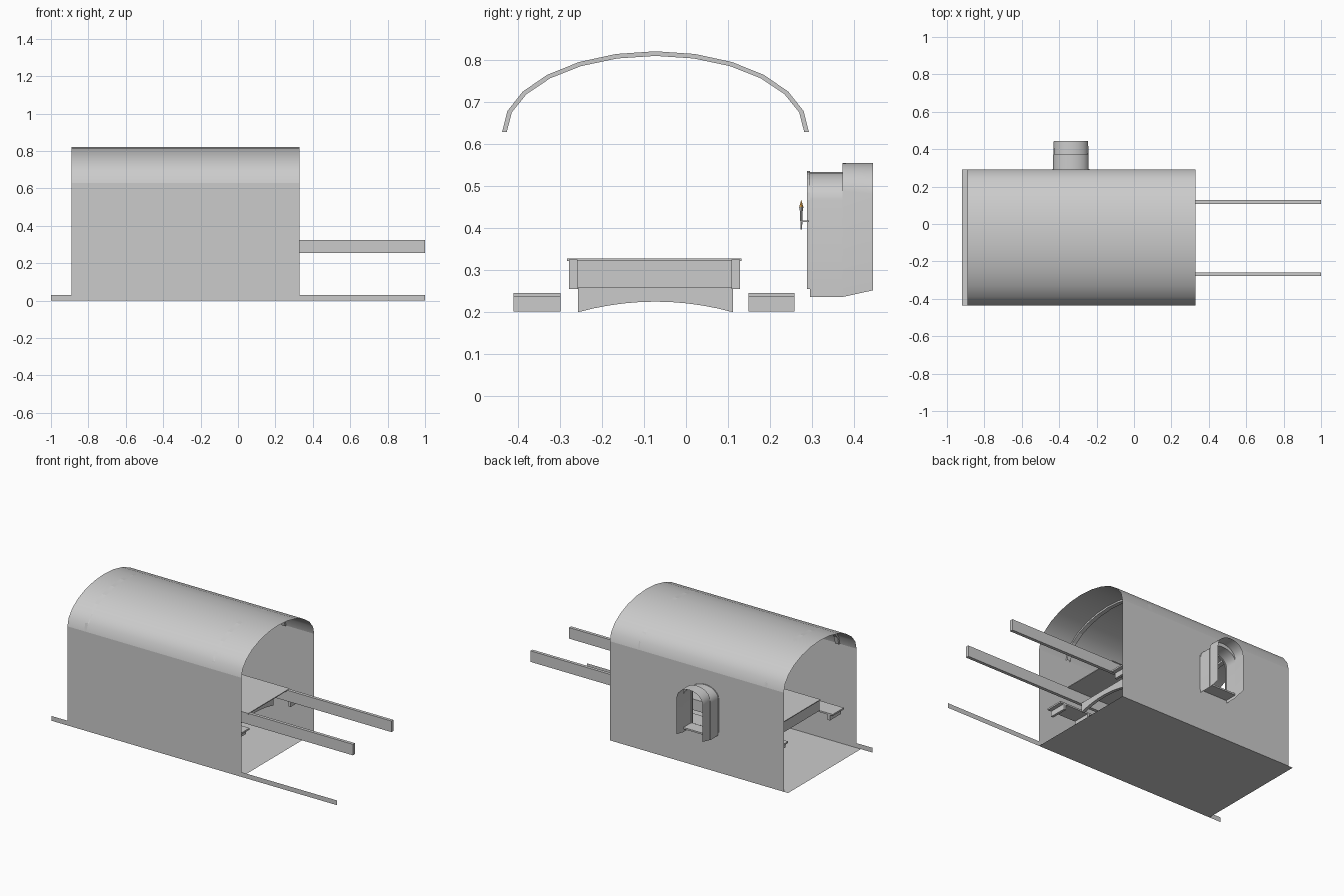
import bpy, bmesh, math

if "Cube" in bpy.data.objects:
    bpy.data.objects.remove(bpy.data.objects["Cube"])

X0, X1 = -0.89, 0.33          # hall length
YF, YB = -0.437, 0.292        # front and back wall planes
YC = (YF + YB) / 2
SPRING, RISE = 0.628, 0.192
WX = -0.337                   # window centre


def make(name, verts, faces, smooth=False, color=None):
    mesh = bpy.data.meshes.new(name)
    mesh.from_pydata(verts, [], faces)
    mesh.update()
    ob = bpy.data.objects.new(name, mesh)
    bpy.context.collection.objects.link(ob)
    if smooth:
        bpy.ops.object.select_all(action='DESELECT')
        ob.select_set(True)
        bpy.context.view_layer.objects.active = ob
        bpy.ops.object.shade_smooth_by_angle(angle=math.radians(40))
    if color:
        m = bpy.data.materials.new(name + "_mat")
        m.diffuse_color = color
        m.use_nodes = True
        m.node_tree.nodes["Principled BSDF"].inputs["Base Color"].default_value = m.diffuse_color
        mesh.materials.append(m)
    return ob


def loft(name, rings, closed=False, flip=False, smooth=False):
    """Skin a list of equal-length point rings."""
    n = len(rings[0])
    faces = []
    for r in range(len(rings) - 1):
        for i in range(n if closed else n - 1):
            j = (i + 1) % n
            f = [r * n + i, r * n + j, (r + 1) * n + j, (r + 1) * n + i]
            faces.append(f[::-1] if flip else f)
    return make(name, [p for ring in rings for p in ring], faces, smooth)


def box(name, x0, x1, y0, y1, z0, z1):
    v = [(x, y, z) for x in (x0, x1) for y in (y0, y1) for z in (z0, z1)]
    f = [(0, 1, 3, 2), (4, 6, 7, 5), (0, 4, 5, 1), (2, 3, 7, 6), (0, 2, 6, 4), (1, 5, 7, 3)]
    return make(name, v, f)


def vault(x, inset=0.0):
    """Twelve-sided half ellipse across the hall, front to back."""
    a, b = (YB - YF) / 2 - inset, RISE - inset
    return [(x, YC - a * math.cos(math.pi * i / 12), SPRING + b * math.sin(math.pi * i / 12))
            for i in range(13)]


def arch(y, hw, z0, zs, zt, n=12):
    """Window outline: jamb, round head, jamb."""
    head = [(WX - hw * math.cos(math.pi * i / n), y, zs + (zt - zs) * math.sin(math.pi * i / n))
            for i in range(n + 1)]
    return [(WX - hw, y, z0)] + head + [(WX + hw, y, z0)]


# front wall and vaulted ceiling, single skin facing inwards
loft("vaulted_ceiling", [vault(X0), vault(X1)], smooth=True)
make("front_wall", [(X0, YF, 0), (X1, YF, 0), (X1, YF, SPRING), (X0, YF, SPRING)], [(3, 2, 1, 0)])

# back wall, two halves around the window opening
opening = arch(YB, 0.095, 0.255, 0.467, 0.533)
mid = len(opening) // 2
for side, xe, pts in (("left", X0, opening[:mid + 1]), ("right", X1, opening[mid:][::-1])):
    ring = [(xe, YB, 0), (WX, YB, 0), (WX, YB, 0.255)] + pts + [(WX, YB, SPRING), (xe, YB, SPRING)]
    idx = list(range(len(ring)))
    make("back_wall_" + side, ring, [idx if side == "left" else idx[::-1]])

# floor and skirting strip
make("floor", [(-0.92, YF, 0), (X1, YF, 0), (X1, YB, 0), (-0.92, YB, 0)], [(0, 1, 2, 3)])
make("skirting", [(-1, YF, 0), (1, YF, 0), (1, YF, 0.03), (-1, YF, 0.03)], [(0, 1, 2, 3)])

# ceiling ribs
for k, x in enumerate((-0.76, 0.12)):
    w = 0.013
    rings = list(zip(vault(x - w), vault(x + w), vault(x + w, 0.011), vault(x - w, 0.011)))
    loft("ceiling_rib_%d" % k, rings, closed=True, flip=True)

# window reveal: low inner part, step, taller outer part
loft("window_inner_reveal", [arch(0.295, 0.095, 0.236, 0.467, 0.533),
                             arch(0.372, 0.095, 0.236, 0.467, 0.533),
                             arch(0.372, 0.093, 0.236, 0.488, 0.555),
                             arch(0.445, 0.092, 0.252, 0.480, 0.555)], flip=True, smooth=True)
# window frame and sill
loft("window_frame", [arch(0.288, 0.098, 0.255, 0.467, 0.535), arch(0.295, 0.098, 0.255, 0.467, 0.535),
                      arch(0.295, 0.088, 0.255, 0.467, 0.526), arch(0.288, 0.088, 0.255, 0.467, 0.526)])
box("window_sill", WX - 0.095, WX + 0.095, 0.292, 0.372, 0.255, 0.265)

# long table: side rails, end apron, top and arched stretchers
TX = -0.74
for side, y0 in (("front", -0.278), ("back", 0.108)):
    box("table_rail_" + side, TX, 1.0, y0, y0 + 0.02, 0.255, 0.325)
box("table_top", TX - 0.005, X1 - 0.06, -0.283, 0.132, 0.322, 0.327)
box("table_end_apron", TX, TX + 0.02, -0.258, 0.108, 0.255, 0.322)
for k, x in enumerate((-0.66, 0.15)):
    rings = []
    for i in range(11):
        t = -1 + i / 5
        y, z = YC + 0.184 * t, 0.225 - 0.025 * t * t
        rings.append([(x, y, z), (x + 0.02, y, z), (x + 0.02, y, 0.258), (x, y, 0.258)])
    loft("table_stretcher_%d" % k, rings, closed=True)

# benches with hanging cross panels
for side, y0, y1 in (("front", -0.41, -0.298), ("back", 0.148, 0.258)):
    box("bench_%s" % side, -0.82, 0.29, y0, y1, 0.236, 0.246)
    for k in range(7):
        x = -0.80 + k * 0.175
        box("bench_%s_panel_%d" % (side, k), x, x + 0.015, y0, y1, 0.202, 0.236)


# wall candle beside the window
def cone(name, x, y, z, r1, r2, h, color=None):
    bpy.ops.mesh.primitive_cone_add(vertices=8, radius1=r1, radius2=r2, depth=h,
                                    location=(x, y, z + h / 2))
    ob = bpy.context.object
    ob.name = name
    if color:
        m = bpy.data.materials.new(name + "_mat")
        m.diffuse_color = color
        m.use_nodes = True
        m.node_tree.nodes["Principled BSDF"].inputs["Base Color"].default_value = m.diffuse_color
        ob.data.materials.append(m)


cx, cy = -0.21, 0.274
box("sconce_arm", cx - 0.002, cx + 0.002, cy, YB, 0.414, 0.418)
cone("sconce_stem", cx, cy, 0.397, 0.002, 0.003, 0.04)
cone("sconce_cup", cx, cy, 0.437, 0.003, 0.005, 0.013)
cone("candle_flame", cx, cy, 0.450, 0.005, 0.0, 0.017, (1.0, 0.5, 0.1, 1))
